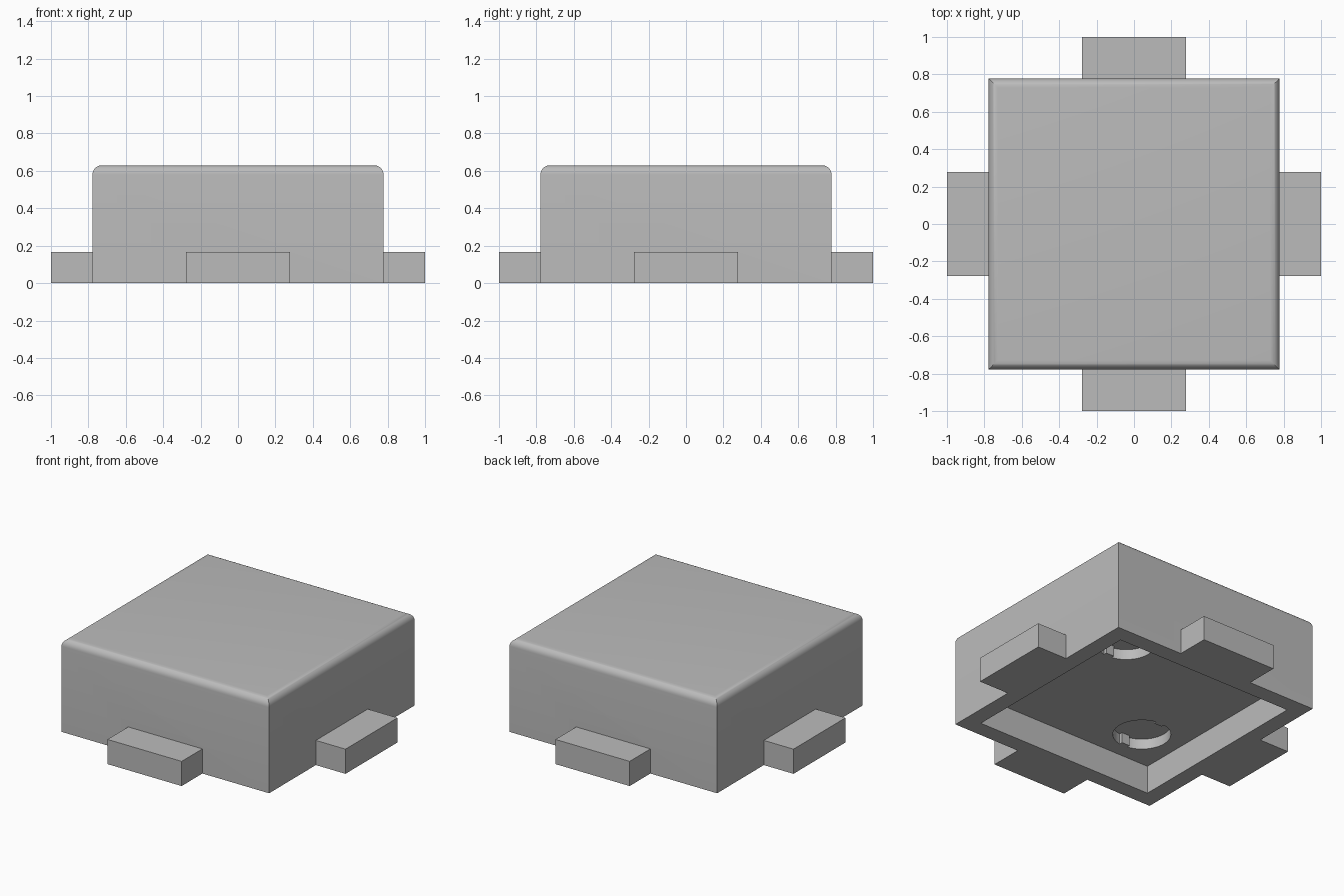
import bpy, bmesh, math
from mathutils import Matrix

cube = bpy.data.objects.get("Cube")
if cube:
    bpy.data.objects.remove(cube, do_unlink=True)

BODY, INNER = 0.778, 0.667      # half widths of the block and its cavity
HEIGHT, CAVITY = 0.63, 0.19
TAB_W, TAB_H = 0.556, 0.167
HOLE_R, HOLE_D, HOLE_POS = 0.178, 0.07, 0.39

grey = bpy.data.materials.new("plain grey")
grey.use_nodes = True
colour = (0.5, 0.5, 0.5, 1)
grey.diffuse_color = colour
grey.node_tree.nodes["Principled BSDF"].inputs["Base Color"].default_value = colour


def make(name, bm):
    mesh = bpy.data.meshes.new(name)
    bm.to_mesh(mesh)
    bm.free()
    mesh.materials.append(grey)
    obj = bpy.data.objects.new(name, mesh)
    bpy.context.collection.objects.link(obj)
    return obj


def box(name, x0, x1, y0, y1, z0, z1, round_top=0):
    bm = bmesh.new()
    place = Matrix.Translation(((x0 + x1) / 2, (y0 + y1) / 2, (z0 + z1) / 2))
    bmesh.ops.create_cube(bm, size=1, matrix=place @ Matrix.Diagonal((x1 - x0, y1 - y0, z1 - z0, 1)))
    if round_top:
        rim = [e for e in bm.edges if all(v.co.z > z1 - 0.001 for v in e.verts)]
        bmesh.ops.bevel(bm, geom=rim, offset=round_top, segments=8, profile=0.5, affect='EDGES')
    return make(name, bm)


def boolean(target, tool, operation):
    mod = target.modifiers.new(tool.name, 'BOOLEAN')
    mod.operation, mod.solver, mod.object = operation, 'EXACT', tool
    bpy.context.view_layer.objects.active = target
    bpy.ops.object.modifier_apply(modifier=mod.name)
    bpy.data.objects.remove(tool, do_unlink=True)


# Block with rounded top edges
body = box("block_body", -BODY, BODY, -BODY, BODY, 0, HEIGHT, 0.05)

# One tab on each side
for i in range(4):
    tab = box("side_tab", BODY - 0.05, 1, -TAB_W / 2, TAB_W / 2, 0, TAB_H)
    tab.data.transform(Matrix.Rotation(i * math.pi / 2, 4, 'Z'))
    boolean(body, tab, 'UNION')

# Hollow underside
boolean(body, box("cavity", -INNER, INNER, -INNER, INNER, -0.1, CAVITY), 'DIFFERENCE')

# Two round sockets on a diagonal, each with a pair of grip ribs
for side in (-1, 1):
    c = side * HOLE_POS
    bm = bmesh.new()
    bmesh.ops.create_cone(bm, cap_ends=True, segments=48, radius1=HOLE_R, radius2=HOLE_R,
                          depth=HOLE_D * 2, matrix=Matrix.Translation((c, c, CAVITY)))
    socket = make("socket", bm)
    for end in (-1, 1):
        y = sorted((c + end * (HOLE_R - 0.025), c + end * (HOLE_R + 0.05)))
        rib = box("grip_rib", c - 0.03, c + 0.03, y[0], y[1], CAVITY - 0.1, CAVITY + 0.1)
        boolean(socket, rib, 'DIFFERENCE')
    boolean(body, socket, 'DIFFERENCE')

# Smooth shading on the rounded parts only
bpy.ops.object.select_all(action='DESELECT')
body.select_set(True)
bpy.context.view_layer.objects.active = body
bpy.ops.object.shade_smooth_by_angle(angle=math.radians(30))
